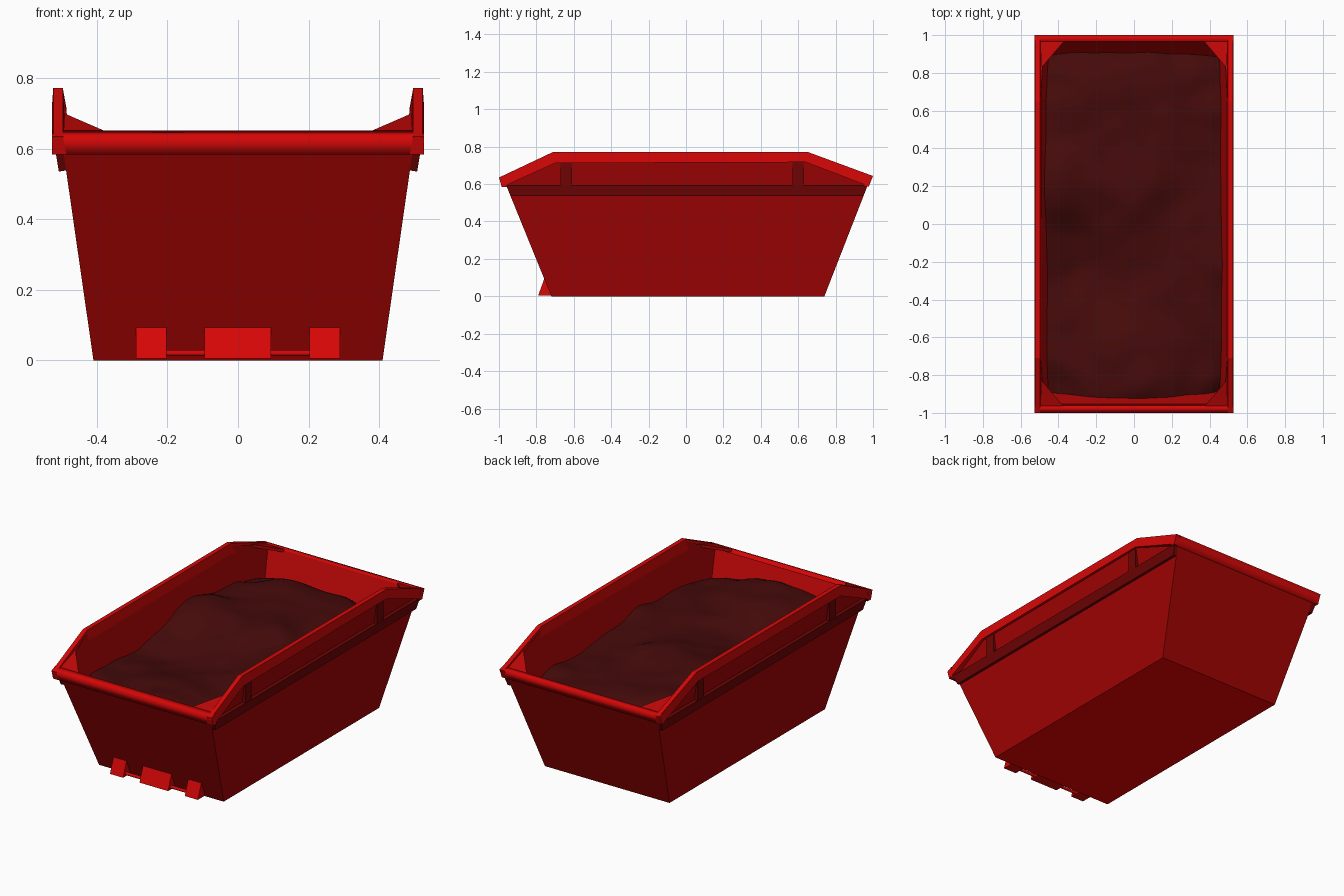
import bpy, bmesh, math
from mathutils import Vector, noise

if "Cube" in bpy.data.objects:
    bpy.data.objects.remove(bpy.data.objects["Cube"])


def material(name, red, other=0.003):
    m = bpy.data.materials.new(name)
    m.diffuse_color = (red, other, other, 1)
    m.use_nodes = True
    m.node_tree.nodes["Principled BSDF"].inputs["Base Color"].default_value = m.diffuse_color
    return m


RIM = material("rim_paint", 0.66, 0.002)
LUG = material("lug_paint", 0.68, 0.002)
HULL = material("hull_paint", 0.36, 0.001)
INNER = material("inner_paint", 0.50, 0.002)
FLOOR = material("floor_paint", 0.85, 0.0)
LEDGE = material("ledge_paint", 0.16, 0.001)
FILL = material("fill", 0.06, 0.003)


def finish(name, bm, mats, smooth=False):
    if smooth:
        for f in bm.faces:
            f.smooth = True
    me = bpy.data.meshes.new(name)
    bm.to_mesh(me)
    bm.free()
    for m in mats:
        me.materials.append(m)
    ob = bpy.data.objects.new(name, me)
    bpy.context.collection.objects.link(ob)
    return ob


def loft(name, loop_a, loop_b, mat, mirror=False, smooth=False):
    """Closed solid between two matching outlines."""
    bm = bmesh.new()
    a = [bm.verts.new(p) for p in loop_a]
    b = [bm.verts.new(p) for p in loop_b]
    n = len(a)
    caps = [bm.faces.new(a), bm.faces.new(b[::-1])]
    for i in range(n):
        j = (i + 1) % n
        bm.faces.new((a[i], b[i], b[j], a[j]))
    bmesh.ops.recalc_face_normals(bm, faces=bm.faces[:])
    if smooth:  # keep the end caps crisp
        for f in caps:
            for e in f.edges:
                e.smooth = False
    ob = finish(name, bm, [mat], smooth)
    if mirror:
        ob.modifiers.new("mirror", 'MIRROR')
    return ob


def prism(name, outline, x0, x1, mat, mirror=False, smooth=False):
    """Extrude a y-z outline from x0 to x1."""
    return loft(name, [(x0, y, z) for y, z in outline],
                [(x1, y, z) for y, z in outline], mat, mirror, smooth)


# sloping planes of the container walls
def side_x(z): return 0.41 + 0.144 * z
def front_y(z): return -0.72 - 0.407 * z
def back_y(z): return 0.74 + 0.39 * z


# hull: open tapered tub with raised sides
outline = [(front_y(0), 0), (back_y(0), 0), (back_y(0.63), 0.63),
           (0.65, 0.755), (-0.71, 0.755), (front_y(0.62), 0.62)]
bm = bmesh.new()
L = [bm.verts.new((-side_x(z), y, z)) for y, z in outline]
R = [bm.verts.new((side_x(z), y, z)) for y, z in outline]
bm.faces.new(L)
bm.faces.new(R[::-1])
for i, j in ((0, 1), (1, 2), (5, 0)):
    bm.faces.new((L[i], R[i], R[j], L[j]))
bmesh.ops.recalc_face_normals(bm, faces=bm.faces[:])
bm.faces.ensure_lookup_table()
bm.faces[2].material_index = 2
if bm.faces[2].normal.z > 0:
    bmesh.ops.reverse_faces(bm, faces=bm.faces[:])
hull = finish("hull", bm, [HULL, INNER, FLOOR])
solid = hull.modifiers.new("thickness", 'SOLIDIFY')
solid.thickness = 0.024
solid.offset = -1
solid.use_even_offset = True
solid.material_offset = 1

# side rims, following the raised outline
top = [(-1.0, 0.635), (-0.71, 0.772), (0.65, 0.772), (1.0, 0.643)]
low = [(0.978, 0.588), (0.64, 0.717), (-0.70, 0.712), (-0.985, 0.583)]
loft("side_rim", [(0.497 if i < 4 else 0.487, y, z) for i, (y, z) in enumerate(top + low)],
     [(0.524 if i < 4 else 0.528, y, z) for i, (y, z) in enumerate(top + low)],
     RIM, mirror=True)

# end rims, softly shaded bars
prism("front_rim", [(-1.0, 0.635), (-0.985, 0.583), (-0.955, 0.583), (-0.965, 0.651)],
      -0.527, 0.527, RIM, smooth=True)
prism("back_rim", [(1.0, 0.643), (0.978, 0.588), (0.95, 0.588), (0.968, 0.651)],
      -0.527, 0.527, RIM, smooth=True)

# ledges running along the sides
section = [(0.48, 0.54), (0.508, 0.535), (0.518, 0.595), (0.49, 0.595)]
loft("side_ledge", [(x, front_y(z), z) for x, z in section],
     [(x, back_y(z), z) for x, z in section], LEDGE, mirror=True)

# short ribs between ledge and rim
for y in (-0.64, 0.60):
    prism("side_rib", [(y - 0.03, 0.59), (y + 0.03, 0.59),
                       (y + 0.03, 0.725), (y - 0.03, 0.725)], 0.495, 0.517, LEDGE, mirror=True)

# triangular corner gussets
for s in (-1, 1):
    tri = [(0.495, s * 0.968, 0.647), (0.492, s * 0.825, 0.700), (0.37, s * 0.968, 0.647)]
    loft("corner_gusset", tri, [(x, y, z - 0.018) for x, y, z in tri], INNER, mirror=True)

# lifting lugs and bar at the front foot
lug = [(-0.79, 0.005), (-0.757, 0.096), (-0.74, 0.096), (-0.71, 0.005)]
prism("centre_lug", lug, -0.095, 0.093, LUG)
prism("outer_lug", lug, 0.203, 0.289, LUG, mirror=True)
bar = [(-0.762 + 0.009 * math.cos(t * math.tau / 10), 0.02 + 0.009 * math.sin(t * math.tau / 10))
       for t in range(10)]
prism("lifting_bar", bar, -0.28, 0.28, LUG, smooth=True)

# uneven heap filling the tub: broad humps and hollows (x, y, height, radius) plus noise
HUMPS = [(-0.40, 0.20, 0.085, 0.17), (-0.22, 0.68, 0.05, 0.25), (-0.25, -0.28, -0.06, 0.23),
         (0.0, -0.78, 0.05, 0.25), (0.0, 0.2, 0.06, 0.25), (0.44, 0.3, -0.035, 0.28),
         (0.42, -0.25, 0.025, 0.2)]
NX, NY = 36, 70
bm = bmesh.new()
rows = []
for j in range(NY + 1):
    v = 2 * j / NY - 1
    row = []
    for i in range(NX + 1):
        u = 2 * i / NX - 1
        z = 0.54
        for hx, hy, h, r in HUMPS:
            z += h * math.exp(-((u * 0.46 - hx) ** 2 + (v * 0.92 - hy) ** 2) / (r * r))
        z -= (0.06 if v > 0 else 0.02) * v ** 10 + 0.05 * (u * v) ** 4
        z += 0.018 * noise.noise(Vector((u * 2.4, v * 4.4, 4.0)))
        z += 0.010 * noise.noise(Vector((u * 3.5, v * 7, 1.0)))
        y0, y1 = front_y(z) + 0.024, back_y(z) - 0.024
        row.append(bm.verts.new((u * (side_x(z) - 0.022), y0 + (y1 - y0) * (v + 1) / 2, z)))
    rows.append(row)
for j in range(NY):
    for i in range(NX):
        bm.faces.new((rows[j][i], rows[j][i + 1], rows[j + 1][i + 1], rows[j + 1][i]))
finish("heap", bm, [FILL], smooth=True)
